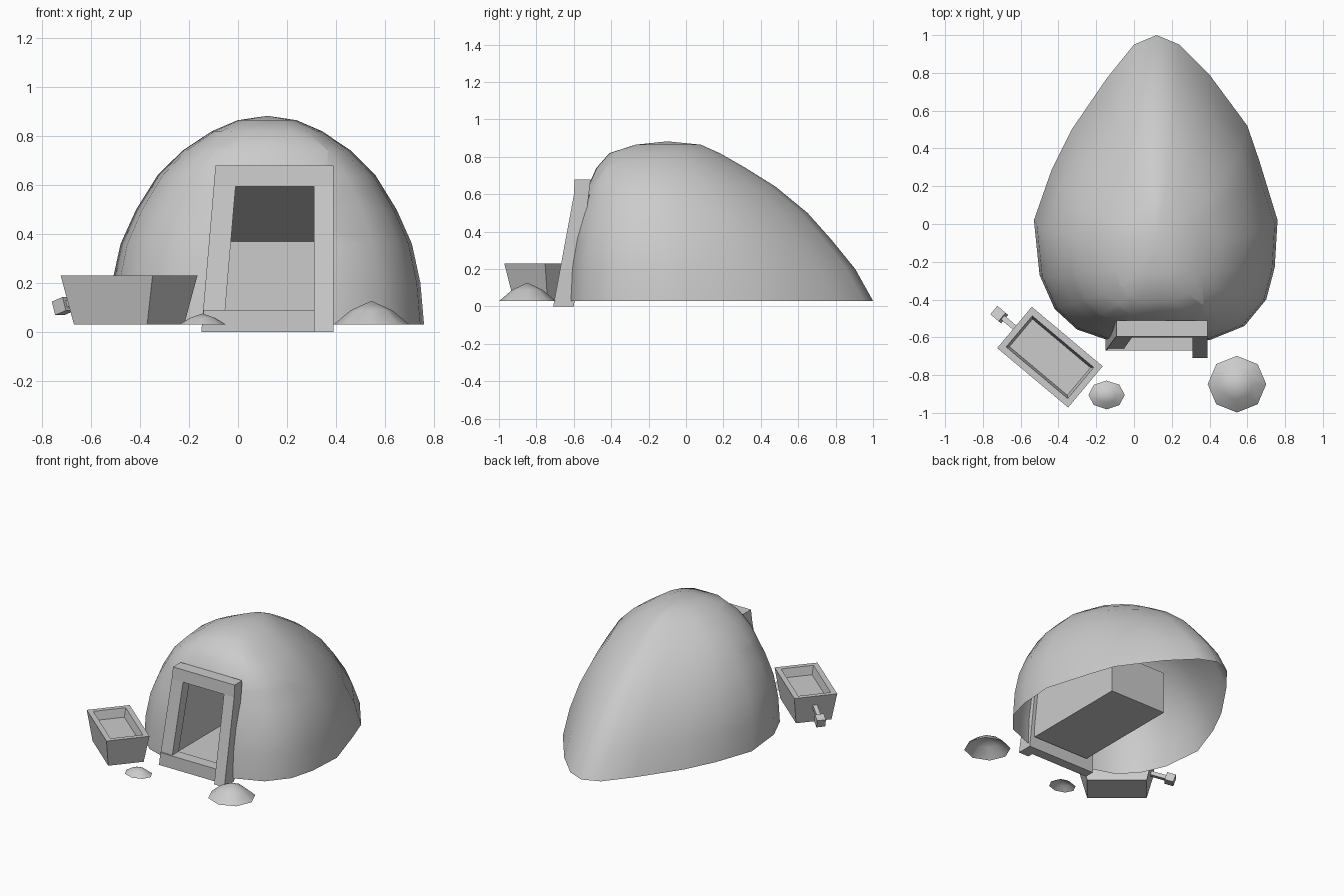
import bpy, bmesh, math
from mathutils import Matrix

cube = bpy.data.objects.get("Cube")
if cube:
    bpy.data.objects.remove(cube, do_unlink=True)

stone = bpy.data.materials.new("plain grey")
stone.use_nodes = True
GREY = (0.6, 0.6, 0.6, 1)
stone.diffuse_color = GREY
stone.node_tree.nodes["Principled BSDF"].inputs["Base Color"].default_value = GREY


def finish(bm, name, smooth=False):
    bmesh.ops.recalc_face_normals(bm, faces=bm.faces)
    mesh = bpy.data.meshes.new(name)
    bm.to_mesh(mesh)
    bm.free()
    mesh.materials.append(stone)
    obj = bpy.data.objects.new(name, mesh)
    bpy.context.collection.objects.link(obj)
    if smooth:
        bpy.ops.object.select_all(action='DESELECT')
        obj.select_set(True)
        bpy.context.view_layer.objects.active = obj
        bpy.ops.object.shade_smooth_by_angle(angle=math.radians(40))
    return obj


def loft(bm, rings, cap_start=True, cap_end=True):
    """Bridge closed rings of equal length, optionally capping the ends."""
    loops = [[bm.verts.new(p) for p in ring] for ring in rings]
    n = len(loops[0])
    for a, b in zip(loops, loops[1:]):
        for i in range(n):
            j = (i + 1) % n
            bm.faces.new((a[i], a[j], b[j], b[i]))
    if cap_start:
        bm.faces.new(loops[0][::-1])
    if cap_end:
        bm.faces.new(loops[-1])
    return loops


def close_to_point(bm, loop, point):
    tip = bm.verts.new(point)
    for i, v in enumerate(loop):
        bm.faces.new((v, loop[(i + 1) % len(loop)], tip))


def rect(x0, x1, y0, y1, z):
    return [(x0, y0, z), (x1, y0, z), (x1, y1, z), (x0, y1, z)]


def block(name, bottom, top):
    bm = bmesh.new()
    loft(bm, [rect(*bottom), rect(*top)])
    return finish(bm, name)


# Earth mound: teardrop outline scaled through a stack of levels
MID_X = 0.12
outline = [(0.12, -.62), (.4, -.615), (.585, -.54), (.7, -.4), (.745, -.23), (.76, .02),
           (.665, .33), (.6, .52), (.4, .79), (.24, .95), (.12, 1), (0, .95), (-.145, .77),
           (-.33, .5), (-.435, .29), (-.53, .02), (-.5, -.27), (-.42, -.45), (-.3, -.56),
           (-.12, -.62)]
# height, half width, front y, back y
levels = [(.03, .645, -.62, 1), (.2, .63, -.612, .905), (.36, .595, -.59, .775),
          (.5, .532, -.56, .65), (.64, .445, -.525, .48), (.74, .345, -.48, .32),
          (.82, .225, -.41, .18), (.865, .12, -.27, .08)]
rings = []
for z, w, front, back in levels:
    pivot = -0.1 * (z - .03) / .85
    rings.append([(MID_X + (x - MID_X) * w / .645,
                   pivot + ((front - pivot) * y / -.62 if y < 0 else (back - pivot) * y), z)
                  for x, y in outline])
bm = bmesh.new()
loops = loft(bm, rings, False, False)
close_to_point(bm, loops[-1], (MID_X, -.1, .883))

# Doorway cut out of the mound front
DOOR_L, DOOR_R, DOOR_TOP = -.08, .365, .6
for co, no in (((DOOR_L, 0, 0), (1, 0, 0)), ((DOOR_R, 0, 0), (1, 0, 0)),
               ((0, 0, DOOR_TOP), (0, 0, 1))):
    front_faces = [f for f in bm.faces if f.calc_center_median().y < -.3]
    geom = front_faces + list({e for f in front_faces for e in f.edges}) \
        + list({v for f in front_faces for v in f.verts})
    bmesh.ops.bisect_plane(bm, geom=geom, plane_co=co, plane_no=no)
doorway = []
for f in bm.faces:
    c = f.calc_center_median()
    if DOOR_L < c.x < DOOR_R and c.z < DOOR_TOP and c.y < -.4:
        doorway.append(f)
bmesh.ops.delete(bm, geom=doorway, context='FACES')
finish(bm, "earth_mound", smooth=True)


# Tunnel: open at the door, roof sloping down to the back wall
def section(y, roof):
    return [(DOOR_L, y, .07), (DOOR_R, y, .07), (DOOR_R, y, roof), (DOOR_L, y, roof)]


bm = bmesh.new()
loft(bm, [section(-.58, .597), section(.21, .37)], cap_start=False)
finish(bm, "tunnel")

# Door frame, leaning back against the mound
block("right_post", (-.15, -.06, -.67, -.6, 0), (-.099, -.01, -.6, -.52, .595))
block("left_post", (.31, .39, -.71, -.6, 0), (.31, .39, -.6, -.52, .595))
block("lintel", (-.099, .39, -.6, -.52, .595), (-.092, .39, -.595, -.51, .68))
block("door_sill", (-.148, .385, -.67, -.6, 0), (-.14, .385, -.67, -.59, .09))

# Cart with a tapered body and a shallow tray
place = Matrix.Translation((-.445, -.705, 0)) @ Matrix.Rotation(math.radians(-40), 4, 'Z')


def centred(length, width, z):
    return rect(-length / 2, length / 2, -width / 2, width / 2, z)


bm = bmesh.new()
loft(bm, [centred(.39, .235, .03), centred(.49, .285, .23),
          centred(.425, .215, .23), centred(.4, .19, .17)])
finish(bm, "cart_body").matrix_world = place

# Cart hitch: a thin rod drooping outward to a block
droop = place @ Matrix.Translation((-.22, 0, .148)) @ Matrix.Rotation(math.radians(-18), 4, 'Y')
for name, x0, x1, half in (("hitch_rod", -.11, .02, .014), ("hitch_block", -.167, -.107, .029)):
    part = block(name, (x0, x1, -half, half, -half), (x0, x1, -half, half, half))
    part.matrix_world = droop

# Rubble piles: low eight-sided heaps, hollow underneath
for name, x, y, rx, ry, height in (("large_rubble_pile", .545, -.848, .155, .15, .097),
                                   ("small_rubble_pile", -.145, -.905, .096, .076, .045)):
    bm = bmesh.new()
    heap = [[(x + rx * k * math.cos(i * math.pi / 4),
              y + ry * k * math.sin(i * math.pi / 4), z) for i in range(8)]
            for k, z in ((1, .03), (.55, .03 + height * .6))]
    loops = loft(bm, heap, False, False)
    close_to_point(bm, loops[-1], (x, y, .03 + height))
    finish(bm, name, smooth=True)
